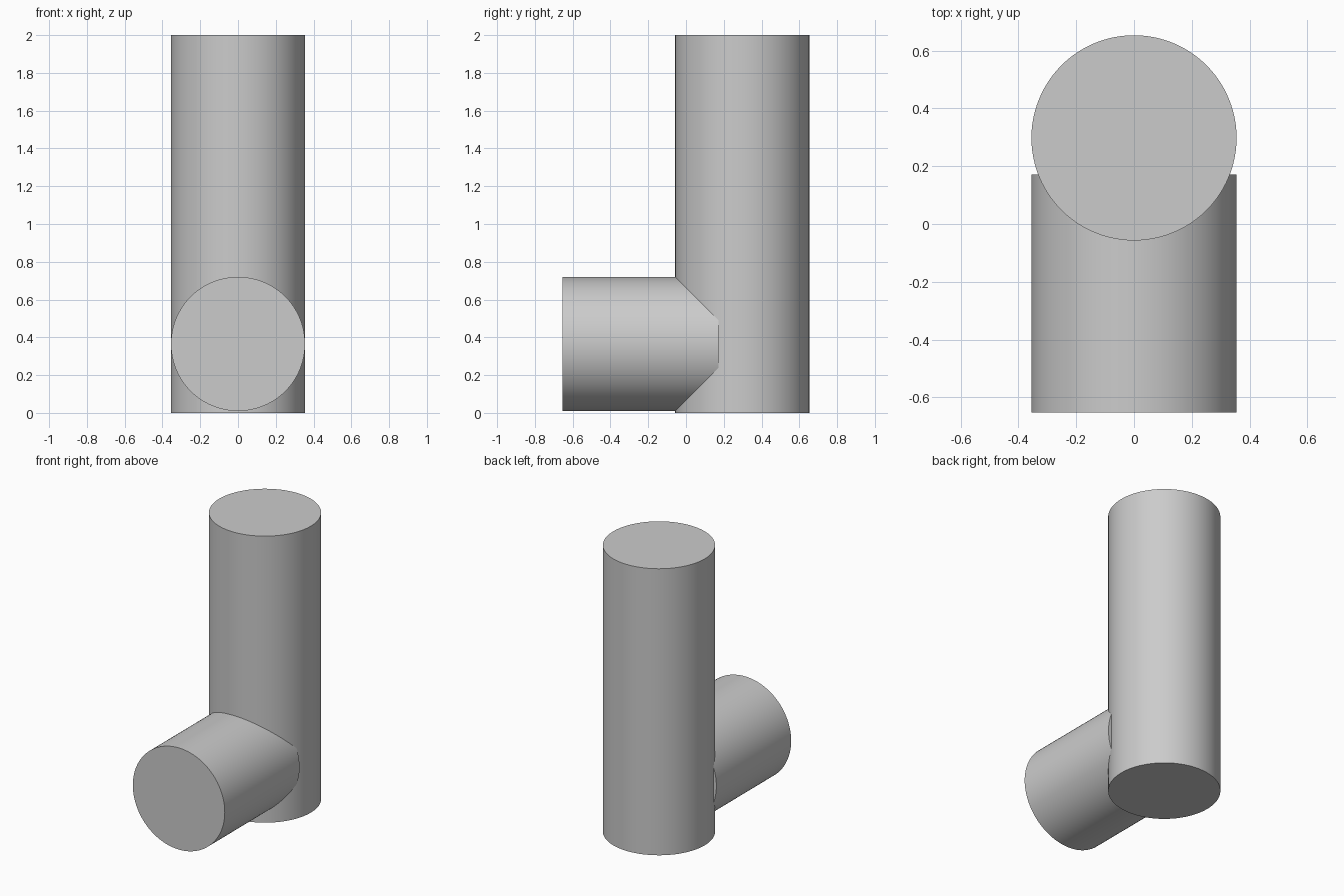
import bpy
from math import radians

cube = bpy.data.objects.get("Cube")
if cube:
    bpy.data.objects.remove(cube, do_unlink=True)

RADIUS = 0.355

grey = bpy.data.materials.new("light_grey")
grey.use_nodes = True
colour = (0.6, 0.6, 0.6, 1)
grey.diffuse_color = colour
grey.node_tree.nodes["Principled BSDF"].inputs["Base Color"].default_value = colour


def cylinder(name, depth, location, tilt=0):
    bpy.ops.mesh.primitive_cylinder_add(
        vertices=96, radius=RADIUS, depth=depth,
        location=location, rotation=(radians(tilt), 0, 0))
    obj = bpy.context.object
    obj.name = obj.data.name = name
    obj.data.materials.append(grey)
    bpy.ops.object.shade_smooth_by_angle(angle=radians(30))
    return obj


# Upright column at the back
cylinder("upright_cylinder", 2.0, (0, 0.298, 1.0))

# Horizontal branch, its inner end sunk into the column
front, inner = -0.653, 0.172
cylinder("front_branch", inner - front, (0, (front + inner) / 2, 0.365), 90)
